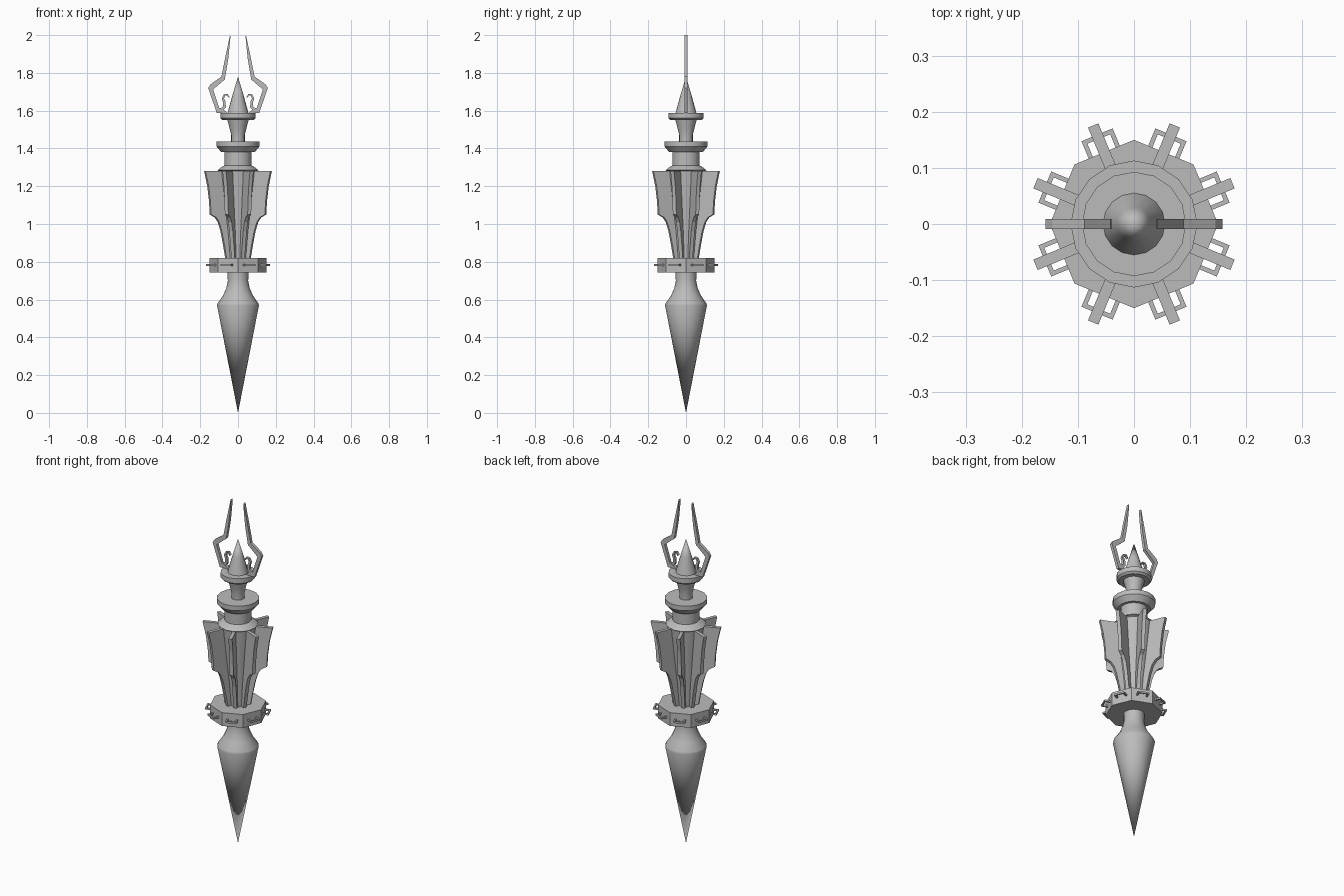
import bpy, bmesh, math
from mathutils import Matrix, Vector

old = bpy.data.objects.get("Cube")
if old:
    bpy.data.objects.remove(old)

grey = bpy.data.materials.new("plain_grey")
grey.use_nodes = True
COLOUR = (0.5, 0.5, 0.5, 1)
grey.diffuse_color = COLOUR
grey.node_tree.nodes["Principled BSDF"].inputs["Base Color"].default_value = COLOUR


def finish(name, bm, smooth=False):
    bmesh.ops.remove_doubles(bm, verts=bm.verts, dist=0.0002)
    bmesh.ops.recalc_face_normals(bm, faces=bm.faces)
    mesh = bpy.data.meshes.new(name)
    bm.to_mesh(mesh)
    bm.free()
    mesh.materials.append(grey)
    ob = bpy.data.objects.new(name, mesh)
    bpy.context.collection.objects.link(ob)
    if smooth:
        bpy.ops.object.select_all(action="DESELECT")
        ob.select_set(True)
        bpy.context.view_layer.objects.active = ob
        bpy.ops.object.shade_smooth_by_angle(angle=math.radians(32))
    return ob


def lathe(name, profile, sides=16, smooth=True):
    """Spin a (radius, height) profile about z."""
    bm = bmesh.new()
    verts = [bm.verts.new((r, 0, z)) for r, z in profile]
    edges = [bm.edges.new(pair) for pair in zip(verts, verts[1:])]
    bmesh.ops.spin(bm, geom=verts + edges, cent=(0, 0, 0), axis=(0, 0, 1),
                   angle=math.tau, steps=sides, use_merge=True)
    return finish(name, bm, smooth)


def plate(name, outline, thickness, angle):
    """Extrude an (x, z) outline across y, then turn it about z."""
    bm = bmesh.new()
    face = bm.faces.new([bm.verts.new((x, -thickness / 2, z)) for x, z in outline])
    ext = bmesh.ops.extrude_face_region(bm, geom=[face])
    moved = [v for v in ext["geom"] if isinstance(v, bmesh.types.BMVert)]
    bmesh.ops.translate(bm, verts=moved, vec=(0, thickness, 0))
    bmesh.ops.rotate(bm, verts=bm.verts, matrix=Matrix.Rotation(angle, 3, "Z"))
    return finish(name, bm)


def handle(name, angle):
    """Square staple: two prongs and a crossbar."""
    bm = bmesh.new()
    for size, centre in (((0.04, 0.008, 0.01), (0.152, 0.026, 0.782)),
                         ((0.04, 0.008, 0.01), (0.152, -0.026, 0.782)),
                         ((0.008, 0.06, 0.01), (0.168, 0, 0.782))):
        made = bmesh.ops.create_cube(bm, size=1)["verts"]
        bmesh.ops.scale(bm, verts=made, vec=size)
        bmesh.ops.translate(bm, verts=made, vec=centre)
    bmesh.ops.rotate(bm, verts=bm.verts, matrix=Matrix.Rotation(angle, 3, "Z"))
    return finish(name, bm)


# Turned parts, bottom to top
lathe("lower_spike", [(0, 0), (0.111, 0.57), (0.108, 0.58), (0.08, 0.62),
                      (0.062, 0.66), (0.054, 0.7), (0.056, 0.75)])
lathe("collar", [(0, 0.742), (0.15, 0.742), (0.15, 0.82), (0, 0.82)], 8, False)
lathe("body_core", [(0.05, 0.81), (0.062, 0.95), (0.08, 1.1), (0.1, 1.28),
                    (0.108, 1.285), (0.082, 1.305), (0.072, 1.31),
                    (0.072, 1.38), (0.088, 1.38), (0.113, 1.41),
                    (0.113, 1.437), (0, 1.437)])
lathe("upper_stem", [(0.036, 1.43), (0.036, 1.47), (0.045, 1.51), (0.056, 1.55),
                     (0.082, 1.55), (0.093, 1.56), (0.093, 1.588), (0, 1.588)])
lathe("top_cone", [(0.056, 1.585), (0.03, 1.68), (0, 1.78)])

# Eight fins and eight handles around the body
FIN = [(0.03, 0.81), (0.068, 0.81), (0.08, 0.88), (0.096, 0.96), (0.112, 1.01),
       (0.13, 1.035), (0.158, 1.05), (0.162, 1.12), (0.172, 1.2), (0.19, 1.28),
       (0.05, 1.28)]
for i in range(8):
    turn = math.radians(22.5 + 45 * i)
    plate(f"body_fin_{i + 1}", FIN, 0.02, turn)
    handle(f"collar_handle_{i + 1}", turn)

# Paired claws with inner scrolls
CLAW = [(0.055, 1.587), (0.112, 1.587), (0.158, 1.72), (0.145, 1.74), (0.088, 1.78),
        (0.068, 1.88), (0.042, 2.0), (0.04, 1.99), (0.052, 1.87),
        (0.07, 1.765), (0.132, 1.712), (0.1, 1.615), (0.08, 1.61)]
SPINE = [(0.092, 1.6), (0.072, 1.62), (0.072, 1.645), (0.08, 1.665),
         (0.072, 1.683), (0.057, 1.685), (0.047, 1.67)]
left_side, right_side = [], []
for i, (x, z) in enumerate(SPINE):
    a, b = SPINE[max(i - 1, 0)], SPINE[min(i + 1, len(SPINE) - 1)]
    d = Vector((b[0] - a[0], b[1] - a[1])).normalized() * (0.009 - 0.001 * i)
    left_side.append((x - d.y, z + d.x))
    right_side.append((x + d.y, z - d.x))
SCROLL = left_side + right_side[::-1]
for side, turn in (("left", 0), ("right", math.pi)):
    plate(f"{side}_claw", CLAW, 0.017, turn)
    plate(f"{side}_scroll", SCROLL, 0.014, turn)
